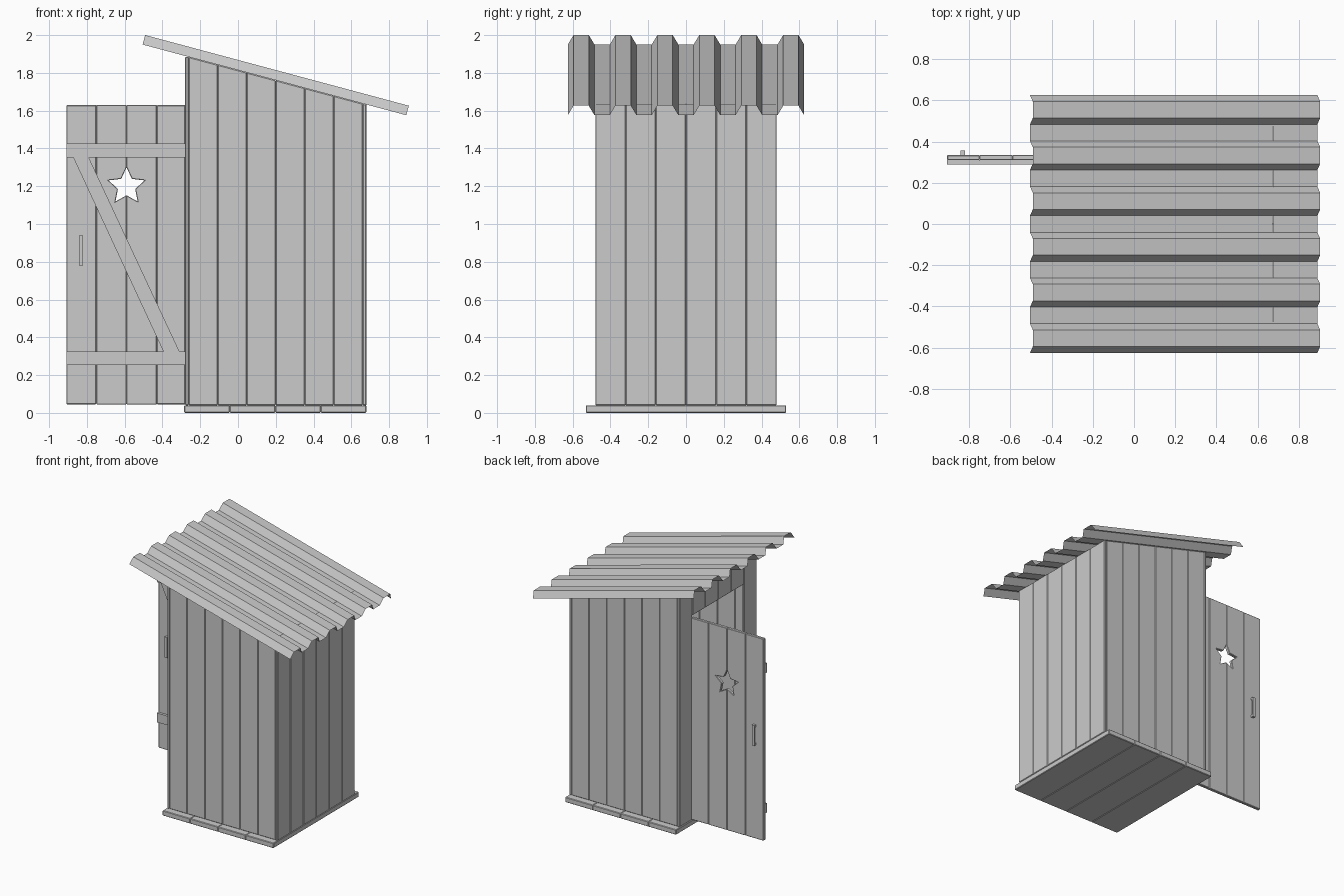
import bpy, bmesh, math

if "Cube" in bpy.data.objects:
    bpy.data.objects.remove(bpy.data.objects["Cube"])

SLOPE = math.tan(math.radians(15))


def roof_z(x):
    return 1.95 - (x + 0.505) * SLOPE


def prism(name, pts, axis, a, b, bevel=0.004):
    """Extrude a profile: axis 'y' takes (x, z) points, axis 'x' takes (y, z) points."""
    bm = bmesh.new()

    def ring(d):
        return [bm.verts.new((p, d, q) if axis == 'y' else (d, p, q)) for p, q in pts]
    lo, hi = ring(a), ring(b)
    bm.faces.new(lo)
    bm.faces.new(hi[::-1])
    n = len(pts)
    for i in range(n):
        bm.faces.new((lo[i], hi[i], hi[(i + 1) % n], lo[(i + 1) % n]))
    bmesh.ops.recalc_face_normals(bm, faces=bm.faces)
    mesh = bpy.data.meshes.new(name)
    bm.to_mesh(mesh)
    bm.free()
    obj = bpy.data.objects.new(name, mesh)
    bpy.context.collection.objects.link(obj)
    if bevel:
        mod = obj.modifiers.new("bevel", 'BEVEL')
        mod.width = bevel
        mod.segments = 1
    return obj


def rect(x0, x1, z0, z1):
    return [(x0, z0), (x1, z0), (x1, z1), (x0, z1)]


# Floor planks
for i in range(4):
    x = -0.285 + i * 0.241
    prism(f"floor_plank_{i}", rect(x, x + 0.241, 0, 0.04), 'y', -0.53, 0.53)

# Side walls with slanted tops
w = 0.92 / 6
for side, s in (("front", -1), ("back", 1)):
    for i in range(6):
        x0, x1 = -0.26 + i * w, -0.26 + (i + 1) * w
        prism(f"{side}_wall_board_{i}",
              [(x0, 0.04), (x1, 0.04), (x1, roof_z(x1)), (x0, roof_z(x0))],
              'y', s * 0.455, s * 0.478)

# Low wall on the right, doorway wall on the left (middle boards form the header)
for i in range(6):
    y = -0.48 + i * 0.16
    prism(f"right_wall_board_{i}", rect(y, y + 0.16, 0.04, 1.635), 'x', 0.66, 0.68)
    bottom = 0.04 if i in (0, 5) else 1.64
    prism(f"doorway_board_{i}", rect(y, y + 0.16, bottom, 1.885), 'x', -0.28, -0.26)

# Corrugated roof sheet
prof, y = [], -0.6255
for i in range(12):
    up = i % 2 == 0
    prof += [(y, 0 if up else 1), (y + 0.03, 1 if up else 0)]
    y += 0.03 + 0.081
c, s = math.cos(math.radians(15)), math.sin(math.radians(15))
verts, faces = [], []
for py, h in prof:
    h *= 0.052
    for d in (0, 1.445):
        verts.append((-0.505 + d * c + h * s, py, 1.95 - d * s + h * c))
for i in range(len(prof) - 1):
    k = 2 * i
    faces.append((k, k + 1, k + 3, k + 2))
mesh = bpy.data.meshes.new("corrugated_roof")
mesh.from_pydata(verts, [], faces)
bpy.context.collection.objects.link(bpy.data.objects.new("corrugated_roof", mesh))

# Open door boards, the middle two carrying half a star cut-out each
DX, SZ = -0.59, 1.2
half_star = [((0.1 if k % 2 == 0 else 0.048) * math.sin(k * math.pi / 5),
              (0.1 if k % 2 == 0 else 0.048) * math.cos(k * math.pi / 5)) for k in range(6)]
Z0, Z1 = 0.045, 1.63
prism("door_board_outer", rect(-0.908, -0.75, Z0, Z1), 'y', 0.31, 0.335)
prism("door_board_hinge", rect(-0.43, -0.278, Z0, Z1), 'y', 0.31, 0.335)
for name, m in (("left", -1), ("right", 1)):
    pts = [(DX, Z0), (DX + m * 0.16, Z0), (DX + m * 0.16, Z1), (DX, Z1)]
    pts += [(DX + m * px, SZ + pz) for px, pz in half_star]
    prism(f"door_star_board_{name}", pts, 'y', 0.31, 0.335, 0.003)

# Door braces
prism("door_brace_top", rect(-0.908, -0.278, 1.352, 1.425), 'y', 0.29, 0.31, 0)
prism("door_brace_bottom", rect(-0.908, -0.278, 0.253, 0.325), 'y', 0.29, 0.31, 0)
prism("door_brace_diagonal",
      [(-0.395, 0.325), (-0.31, 0.325), (-0.79, 1.352), (-0.872, 1.352)],
      'y', 0.29, 0.31, 0)

# Door handles on both faces
for name, y, m in (("inner", 0.31, -1), ("outer", 0.335, 1)):
    pts = [(0, 0.78), (0.021, 0.78), (0.021, 0.94), (0, 0.94),
           (0, 0.922), (0.011, 0.922), (0.011, 0.798), (0, 0.798)]
    prism(f"door_handle_{name}", [(y + m * p, z) for p, z in pts], 'x', -0.842, -0.82, 0)
